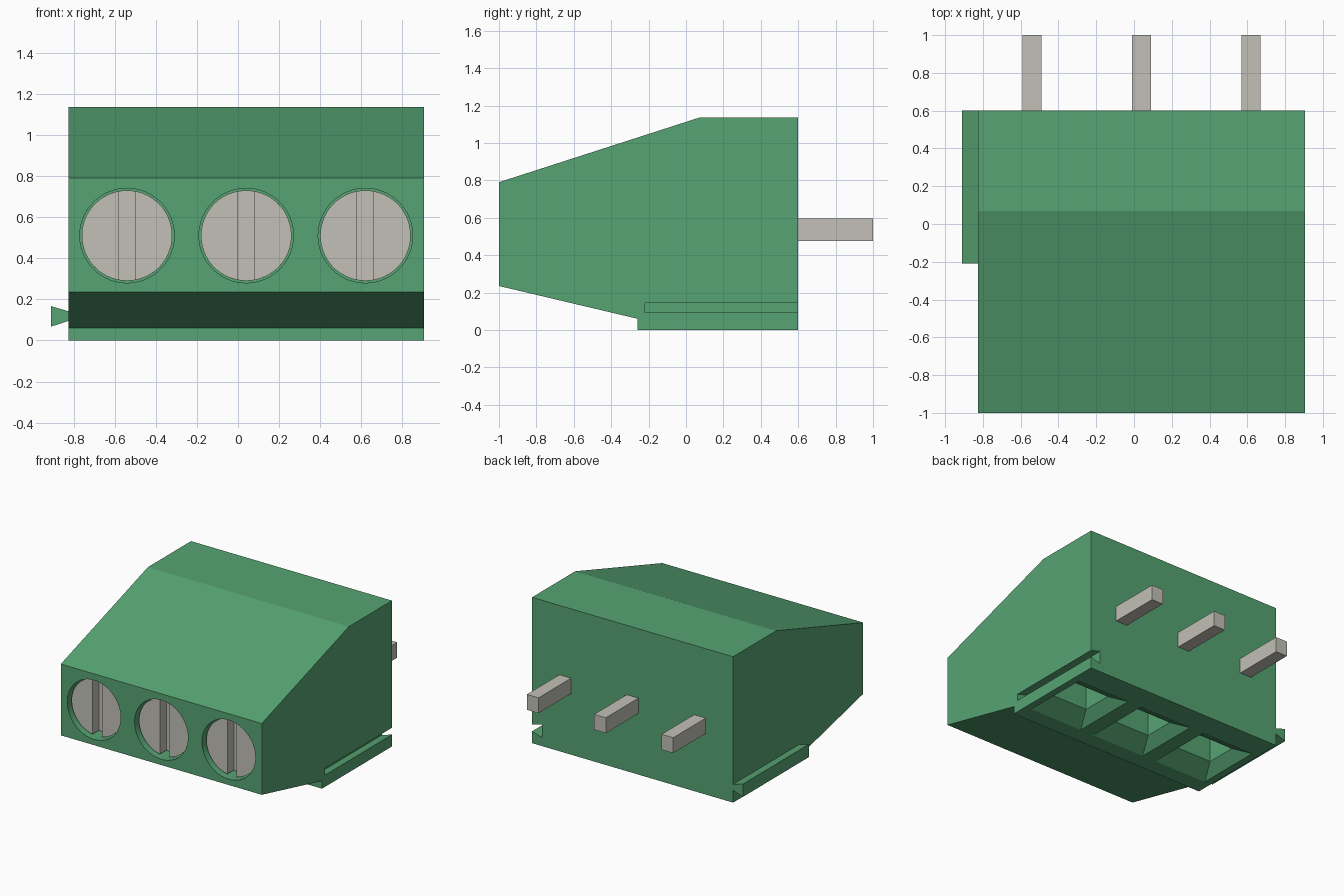
import bpy, bmesh, math
from mathutils import Vector

cube = bpy.data.objects.get("Cube")
if cube:
    bpy.data.objects.remove(cube, do_unlink=True)


def material(name, rgb):
    m = bpy.data.materials.new(name)
    m.use_nodes = True
    m.diffuse_color = (*rgb, 1)
    m.node_tree.nodes["Principled BSDF"].inputs["Base Color"].default_value = (*rgb, 1)
    return m


GREEN = material("green plastic", (0.093, 0.370, 0.170))
METAL = material("tinned metal", (0.54, 0.53, 0.47))

LEFT, RIGHT = -0.825, 0.905           # housing side planes
CENTRES = (-0.54, 0.04, 0.62)         # the three terminals
SCREW_Z = 0.51


def loft(bm, a, b):
    """Closed solid between two matching loops of 3D points."""
    va, vb = [bm.verts.new(p) for p in a], [bm.verts.new(p) for p in b]
    n = len(a)
    faces = [bm.faces.new(va), bm.faces.new(vb)]
    faces += [bm.faces.new((va[i], va[(i + 1) % n], vb[(i + 1) % n], vb[i])) for i in range(n)]
    bmesh.ops.recalc_face_normals(bm, faces=faces)


def prism_x(bm, yz, x0, x1):
    loft(bm, [(x0, y, z) for y, z in yz], [(x1, y, z) for y, z in yz])


def prism_y(bm, xz, y0, y1):
    loft(bm, [(x, y0, z) for x, z in xz], [(x, y1, z) for x, z in xz])


def rect(cx, cy, hx, hy, z):
    return [(cx + sx * hx, cy + sy * hy, z) for sx, sy in ((-1, -1), (1, -1), (1, 1), (-1, 1))]


def arc(cx, cz, r, a0, a1, n):
    return [(cx + r * math.cos(a0 + (a1 - a0) * i / n),
             cz + r * math.sin(a0 + (a1 - a0) * i / n)) for i in range(n + 1)]


def circle(cx, cz, r, n=64):
    return arc(cx, cz, r, 0, math.tau, n)[:-1]


def finish(name, bm, mat):
    me = bpy.data.meshes.new(name)
    bm.to_mesh(me)
    bm.free()
    me.materials.append(mat)
    ob = bpy.data.objects.new(name, me)
    bpy.context.collection.objects.link(ob)
    return ob


def select(ob):
    bpy.ops.object.select_all(action='DESELECT')
    ob.select_set(True)
    bpy.context.view_layer.objects.active = ob


def carve(target, bm):
    """Subtract the solid in bm from target."""
    cutter = finish("cutter", bm, GREEN)
    cutter.hide_render = True
    mod = target.modifiers.new("carve", 'BOOLEAN')
    mod.operation, mod.solver, mod.object = 'DIFFERENCE', 'EXACT', cutter
    select(target)
    bpy.ops.object.modifier_apply(modifier=mod.name)
    bpy.data.objects.remove(cutter, do_unlink=True)


# Housing: side profile swept across the width
bm = bmesh.new()
prism_x(bm, [(-1, .235), (-1, .79), (.07, 1.135), (.6, 1.135),
             (.6, 0), (-.26, 0), (-.26, .06)], LEFT, RIGHT)
housing = finish("housing", bm, GREEN)

# Dovetail groove along one side, open at the back
bm = bmesh.new()
prism_y(bm, [(RIGHT - .085, .067), (RIGHT, .092), (RIGHT + .03, .092),
             (RIGHT + .03, .145), (RIGHT, .145), (RIGHT - .085, .168)], -.22, .65)
carve(housing, bm)

for cx in CENTRES:
    # Screw hole in the front
    bm = bmesh.new()
    prism_y(bm, circle(cx, SCREW_Z, .23), -1.1, -.8)
    carve(housing, bm)
    # Wire entry in the underside: straight shaft with a flared mouth
    bm = bmesh.new()
    mouth, throat = rect(cx, .135, .23, .265, 0), rect(cx, .135, .16, .12, .08)
    rings = [rect(cx, .135, .23, .265, -.05), mouth, throat, rect(cx, .135, .16, .12, .55)]
    vs = [[bm.verts.new(p) for p in r] for r in rings]
    bm.faces.new(vs[0])
    bm.faces.new(vs[-1])
    for a, b in zip(vs, vs[1:]):
        for i in range(4):
            j = (i + 1) % 4
            bm.faces.new((a[i], a[j], b[j], b[i]))
    bmesh.ops.recalc_face_normals(bm, faces=bm.faces[:])
    carve(housing, bm)

# Dovetail rail on the other side
bm = bmesh.new()
prism_y(bm, [(LEFT, .095), (LEFT, .142), (-.91, .167), (-.91, .067)], -.21, .6)
finish("dovetail_rail", bm, GREEN)

for i, cx in enumerate(CENTRES, 1):
    # Solder pin
    bm = bmesh.new()
    prism_y(bm, [(cx - .05, .475), (cx + .05, .475), (cx + .05, .595), (cx - .05, .595)], .59, 1)
    finish(f"pin_{i}", bm, METAL)

    # Screw: base disc plus two raised segments leaving a slot
    bm = bmesh.new()
    r, slot = .22, .04
    prism_y(bm, circle(cx, SCREW_Z, r), -.88, -.79)
    a = math.acos(slot / r)
    for turn in (0, math.pi):
        prism_y(bm, arc(cx, SCREW_Z, r, turn - a, turn + a, 30), -.96, -.86)
    screw = finish(f"screw_{i}", bm, METAL)
    select(screw)
    bpy.ops.object.shade_smooth_by_angle(angle=math.radians(30))

# Smooth only the round hole walls of the housing
select(housing)
bpy.ops.object.shade_smooth_by_angle(angle=math.radians(10))
